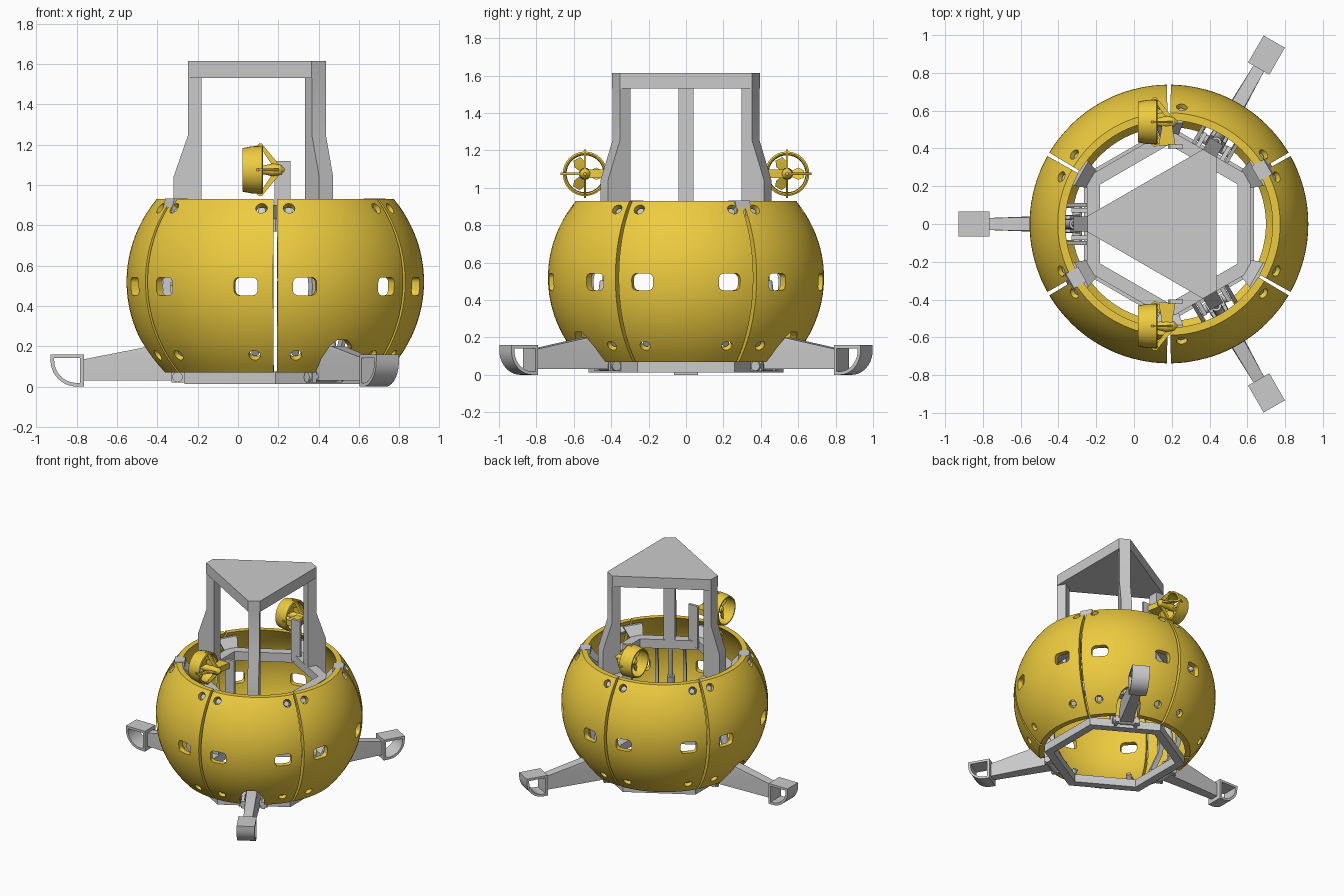
import bpy, bmesh
from math import sin, cos, pi, radians
from mathutils import Matrix, Vector

if "Cube" in bpy.data.objects:
    bpy.data.objects.remove(bpy.data.objects["Cube"])

CX = 0.185                      # vertical axis of the hull
yellow = bpy.data.materials.new("yellow_paint")
yellow.diffuse_color = (0.85, 0.6, 0.05, 1)
yellow.use_nodes = True
yellow.node_tree.nodes["Principled BSDF"].inputs["Base Color"].default_value = yellow.diffuse_color


def frame(deg):
    """Local frame: x radial, y tangential, z up."""
    return Matrix.Translation((CX, 0, 0)) @ Matrix.Rotation(radians(deg), 4, 'Z')


def finish(name, bm, M=Matrix(), mat=None):
    bmesh.ops.recalc_face_normals(bm, faces=bm.faces)
    me = bpy.data.meshes.new(name)
    bm.to_mesh(me)
    bm.free()
    ob = bpy.data.objects.new(name, me)
    ob.matrix_world = M
    if mat:
        me.materials.append(mat)
    bpy.context.collection.objects.link(ob)
    return ob


def add_skin(bm, loops, closed=False):
    """Quads between successive point loops; end caps unless closed."""
    vs = [[bm.verts.new(p) for p in lp] for lp in loops]
    n = len(vs[0])
    for i in range(len(vs) - (0 if closed else 1)):
        a, b = vs[i], vs[(i + 1) % len(vs)]
        for j in range(n):
            bm.faces.new((a[j], a[(j + 1) % n], b[(j + 1) % n], b[j]))
    if not closed:
        bm.faces.new(vs[0])
        bm.faces.new(vs[-1])


def skin(name, loops, M=Matrix(), mat=None, closed=False):
    bm = bmesh.new()
    add_skin(bm, loops, closed)
    return finish(name, bm, M, mat)


def hull(name, pts, M=Matrix(), mat=None):
    bm = bmesh.new()
    for p in pts:
        bm.verts.new(p)
    r = bmesh.ops.convex_hull(bm, input=bm.verts)
    bmesh.ops.delete(bm, geom=[v for v in bm.verts if not v.link_faces], context='VERTS')
    bmesh.ops.dissolve_limit(bm, angle_limit=0.01, verts=bm.verts, edges=bm.edges)
    return finish(name, bm, M, mat)


def slab(name, rz, y0, y1, M, mat=None):
    """Extrude a radial (r, z) outline across the tangential direction."""
    return skin(name, [[(r, y, z) for r, z in rz] for y in (y0, y1)], M, mat)


def rod_loops(a, b, r, n=20):
    a, b = Vector(a), Vector(b)
    q = (b - a).to_track_quat('Z', 'Y')
    ring = [q @ Vector((r * cos(2 * pi * k / n), r * sin(2 * pi * k / n), 0)) for k in range(n)]
    return [[a + v for v in ring], [b + v for v in ring]]


def rod(name, a, b, r, M=Matrix(), mat=None):
    return skin(name, rod_loops(a, b, r), M, mat)


# Hull panels: bulged wedge with windows, bolt holes and, on every other one, a leg notch
R, ZC, ZR = 0.738, 0.52, 0.68


def shell_r(z, t=0.0):
    return R * (1 - ((z - ZC) / ZR) ** 2) ** 0.5 - t


def hole_axis(deg, z):
    a, r = radians(deg), shell_r(z)
    n = Vector((r / R ** 2, 0, (z - ZC) / ZR ** 2)).normalized()
    rot = Matrix.Rotation(a, 3, 'Z')
    return rot @ Vector((r, 0, z)), rot @ n


HOLES = [(s * 23.7, 0.885) for s in (-1, 1)] + [(s * 20.5, 0.155) for s in (-1, 1)]


def make_panel(notched):
    zs = [0.07 + 0.86 * k / 24 for k in range(25)]
    prof = [(shell_r(z), z) for z in zs] + [(shell_r(z, 0.04), z) for z in reversed(zs)]
    angs = [radians(-29.2 + 58.4 * k / 20) for k in range(21)]
    panel = skin("hull_panel", [[(r * cos(a), r * sin(a), z) for r, z in prof] for a in angs], mat=yellow)
    bm = bmesh.new()
    for s in (-1, 1):
        rot = Matrix.Rotation(radians(s * 18.5), 3, 'Z')
        rr = []
        for qx, qz, a0 in ((1, 1, 0), (-1, 1, 90), (-1, -1, 180), (1, -1, 270)):
            for k in range(5):
                a = radians(a0 + 22.5 * k)
                rr.append((qx * 0.033 + 0.027 * cos(a), 0.497 + qz * 0.018 + 0.027 * sin(a)))
        add_skin(bm, [[rot @ Vector((x, y, z)) for y, z in rr] for x in (0.6, 0.85)])
    for deg, z in HOLES:
        p, n = hole_axis(deg, z)
        add_skin(bm, rod_loops(p - n * 0.09, p + n * 0.06, 0.029))
    if notched:
        arch = [(-0.085, -0.1), (0.085, -0.1), (0.085, 0.14), (0.06, 0.205), (0.03, 0.23),
                (-0.03, 0.23), (-0.06, 0.205), (-0.085, 0.14)]
        add_skin(bm, [[(x, y, z) for y, z in arch] for x in (0.4, 0.85)])
    cutter = finish("panel_cutter", bm)
    cutter.hide_render = True
    mod = panel.modifiers.new("cuts", 'BOOLEAN')
    mod.operation, mod.solver, mod.object = 'DIFFERENCE', 'EXACT', cutter
    bpy.context.view_layer.update()
    me = bpy.data.meshes.new_from_object(panel.evaluated_get(bpy.context.evaluated_depsgraph_get()))
    bpy.data.objects.remove(panel)
    bpy.data.objects.remove(cutter)
    return me


for first, notched in ((0, False), (60, True)):
    me = make_panel(notched)
    for k in range(3):
        ob = bpy.data.objects.new("hull_panel", me)
        ob.matrix_world = frame(first + 120 * k)
        bpy.context.collection.objects.link(ob)

# Recessed bolts and hexagonal frame rings with corner brackets
for k in range(6):
    for deg, z in HOLES:
        p, n = hole_axis(deg, z)
        rod("panel_bolt", p - n * 0.075, p - n * 0.02, 0.019, frame(60 * k))
    hull("corner_bracket", [(r, s * w, z) for s in (-1, 1) for r, w, z in
         ((0.44, 0.04, 0.8), (0.47, 0.04, 0.8), (0.535, 0.075, 0.9), (0.555, 0.075, 0.9))],
         frame(30 + 60 * k))
for name, z0, z1, ro, ri in (("upper_frame", 0.77, 0.84, 0.5, 0.42), ("lower_frame", 0.012, 0.075, 0.52, 0.45)):
    skin(name, [[(r * cos(a), r * sin(a), z) for a in [pi / 6 + pi / 3 * k for k in range(6)]]
                for r, z in ((ro, z0), (ro, z1), (ri, z1), (ri, z0))], frame(0), closed=True)

# Rim clips over two of the seams
for deg in (30, 210):
    slab("rim_clip", [(0.53, 0.85), (0.625, 0.85), (0.605, 0.932), (0.53, 0.932)], -0.045, 0.045, frame(deg))


def foot_outline(i):
    arc = [(-pi / 2 + pi / 2 * k / 10) for k in range(11)]
    return ([(0.95 + i, i)] + [(0.985 + (0.13 - i) * cos(a), 0.13 + (0.13 - i) * sin(a)) for a in arc]
            + [(1.115 - i, 0.16 - i), (0.95 + i, 0.16 - i)])


for deg in (60, 180, 300):
    M = frame(deg)
    # Landing leg with hollow foot and hinge
    skin("foot", [[(r, y, z) for r, z in foot_outline(i)] for i, y in
                  ((0, -0.065), (0, 0.065), (0.018, 0.065), (0.018, -0.065))], M, closed=True)
    hull("leg", [(r, s * w, z) for s in (-1, 1) for r, w, z in
         ((0.952, 0.032, 0.03), (0.952, 0.032, 0.135), (0.62, 0.037, 0.2), (0.52, 0.045, 0.2),
          (0.47, 0.05, 0.13), (0.47, 0.05, 0.03))], M)
    rod("leg_hinge_pin", (0.485, -0.1, 0.047), (0.485, 0.1, 0.047), 0.026, M)
    for s in (-1, 1):
        slab("hinge_lug", [(0.4, 0.02), (0.515, 0.02), (0.515, 0.075), (0.4, 0.1)], s * 0.062, s * 0.085, M)
    rod("leg_damper", (0.55, 0, 0.18), (0.5, 0, 0.5), 0.028, M)
    rod("damper_rod", (0.5, 0, 0.5), (0.46, 0, 0.8), 0.016, M)
    # Bent side ribs joining the two frame rings
    path = [(0.43, 0.05), (0.535, 0.28), (0.56, 0.5), (0.53, 0.65), (0.43, 0.82)]
    outline = path + [(r - 0.04, z) for r, z in reversed(path)]
    for s in (-1, 1):
        slab("side_rib", outline, s * 0.09, s * 0.11, M)
    # Tower post with flared base
    slab("tower_post", [(0.365, 0.77), (0.505, 0.77), (0.505, 1.04), (0.432, 1.25), (0.432, 1.54),
                        (0.365, 1.54)], -0.04, 0.04, M)

# Tower top: triangle with cut corners
tri = []
for deg in (60, 180, 300):
    tri += [frame(deg) @ Vector((0.432, s * 0.042, 0)) for s in (-1, 1)]
skin("tower_top", [[(p.x, p.y, z) for p in tri] for z in (1.53, 1.615)])


def revolve(name, prof, M, mat, closed=False, n=32):
    """Revolve an (x, r) profile around the local x axis."""
    ring = [2 * pi * k / n for k in range(n)]
    return skin(name, [[(x, r * cos(a), r * sin(a)) for a in ring] for x, r in prof], M, mat, closed)


# Ducted thrusters on either side
for s in (-1, 1):
    T = Matrix.Translation((0, s * 0.54, 1.075))
    revolve("thruster_duct", [(0.022, 0.108), (0.07, 0.117), (0.12, 0.119), (0.125, 0.11),
                              (0.12, 0.102), (0.07, 0.1), (0.022, 0.099)], T, yellow, True)
    revolve("thruster_pod", [(0.05, 0.006), (0.058, 0.018), (0.08, 0.026), (0.11, 0.026), (0.13, 0.022),
                             (0.17, 0.032), (0.21, 0.026), (0.23, 0.008)], T, yellow)
    for k in range(3):
        hull("propeller_blade", [(x + d, y, z) for d in (-0.003, 0.003) for x, y, z in
             ((0.08, -0.012, 0.015), (0.1, 0.012, 0.015), (0.07, -0.034, 0.06), (0.105, 0.03, 0.06),
              (0.075, -0.02, 0.09), (0.098, 0.02, 0.09))],
             T @ Matrix.Rotation(2 * pi * k / 3 + 0.5, 4, 'X'), yellow)
    for k in range(4):
        slab("duct_strut", [(0.085, 0.112), (0.105, 0.13), (0.118, 0.13), (0.205, 0.025), (0.205, 0.008),
                            (0.175, 0.015), (0.118, 0.1)], -0.006, 0.006,
             T @ Matrix.Rotation(pi / 2 * k, 4, 'X'), yellow)
    hull("thruster_arm", [(x, s * y, 1.075 + z) for z in (-0.022, 0.022) for x, y in
         ((0.15, 0.53), (0.2, 0.53), (0.145, 0.47), (0.205, 0.47), (0.13, 0.415), (0.22, 0.415))], mat=yellow)
    hull("thruster_plate", [(x, s * y, z) for y in (0.4, 0.42) for x, z in
         ((0.18, 0.79), (0.26, 0.79), (0.26, 1.12), (0.19, 1.12), (0.18, 1.11))])

# Smooth the round surfaces, keep edges crisp
bpy.ops.object.select_all(action='SELECT')
bpy.context.view_layer.objects.active = bpy.context.scene.objects[0]
bpy.ops.object.shade_smooth_by_angle(angle=radians(30))
